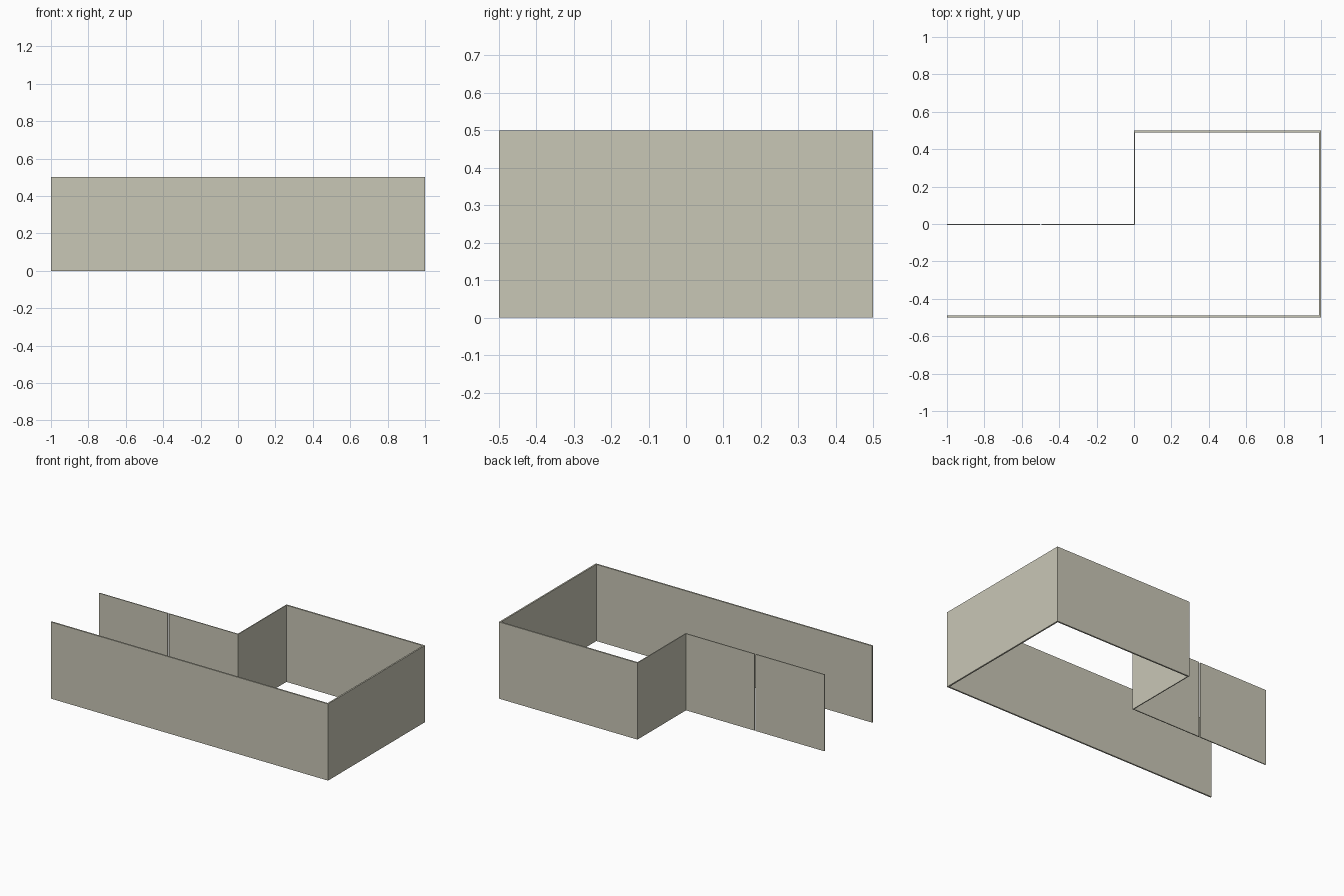
import bpy
import bmesh

if "Cube" in bpy.data.objects:
    bpy.data.objects.remove(bpy.data.objects["Cube"])

H = 0.5      # wall height
T = 0.01     # outer wall thickness
P = 0.006    # inner partition thickness

mat = bpy.data.materials.new("beige_grey_plaster")
mat.diffuse_color = (0.584, 0.571, 0.468, 1)
mat.use_nodes = True
mat.node_tree.nodes["Principled BSDF"].inputs["Base Color"].default_value = mat.diffuse_color


def wall(name, x0, x1, y0, y1):
    """Upright panel standing on the floor plane."""
    bm = bmesh.new()
    bmesh.ops.create_cube(bm, size=1)
    for v in bm.verts:
        v.co.x = x0 if v.co.x < 0 else x1
        v.co.y = y0 if v.co.y < 0 else y1
        v.co.z = 0 if v.co.z < 0 else H
    me = bpy.data.meshes.new(name)
    bm.to_mesh(me)
    bm.free()
    me.materials.append(mat)
    bpy.context.collection.objects.link(bpy.data.objects.new(name, me))


# long front wall, in two panels
wall("front_wall_long", -0.5, 1, -0.5, -0.5 + T)
wall("front_wall_end", -1, -0.5, -0.5, -0.5 + T)

# room at the right-hand end
wall("right_wall", 1 - T, 1, -0.5 + T, 0.5 - T)
wall("back_wall", 0, 1, 0.5 - T, 0.5)
wall("corner_wall", 0, P, 0, 0.5 - T)

# corridor wall, in two panels with a hairline gap
wall("corridor_wall_inner", -0.495, P, -P, 0)
wall("corridor_wall_end", -1, -0.503, -P, 0)
